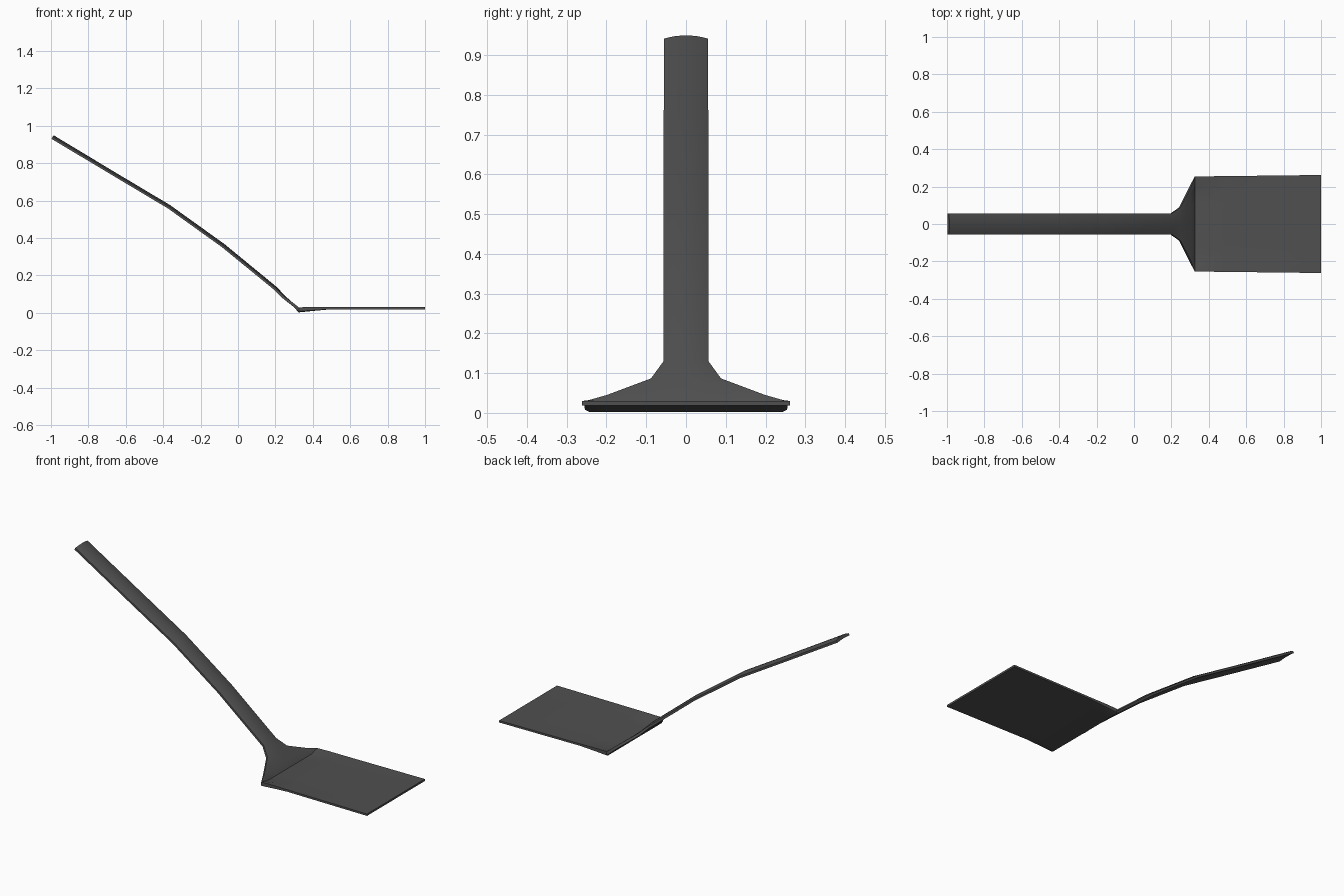
import bpy, bmesh, math
from mathutils import Vector

if "Cube" in bpy.data.objects:
    bpy.data.objects.remove(bpy.data.objects["Cube"])

# Stations along the spatula: x, centre z, half width, thickness, crown, side lip
STATIONS = [
    (-0.993, 0.938, 0.055, 0.015, 0.010, 0.0),
    (-0.68, 0.750, 0.056, 0.014, 0.010, 0.0),
    (-0.37, 0.565, 0.056, 0.014, 0.010, 0.0),
    (-0.08, 0.357, 0.056, 0.014, 0.010, 0.0),
    (0.20, 0.128, 0.056, 0.014, 0.009, 0.0),
    (0.245, 0.083, 0.088, 0.014, 0.005, 0.0),
    (0.30, 0.038, 0.200, 0.013, 0.001, 0.003),
    (0.325, 0.009, 0.254, 0.013, 0.0, 0.014),
    (0.40, 0.016, 0.255, 0.012, 0.0, 0.009),
    (0.49, 0.024, 0.256, 0.011, 0.0, 0.001),
    (1.00, 0.0245, 0.262, 0.011, 0.0, 0.0),
]
ACROSS = [-1, -0.96, -0.8, -0.45, 0, 0.45, 0.8, 0.96, 1]


def section(bm, i):
    x, z, w, t, crown, lip = STATIONS[i]
    a = STATIONS[max(i - 1, 0)]
    b = STATIONS[min(i + 1, len(STATIONS) - 1)]
    d = Vector((b[0] - a[0], 0, b[1] - a[1])).normalized()
    n = Vector((-d.z, 0, d.x))
    if x > 0.31:
        n = Vector((0, 0, 1))
    top, bottom = [], []
    for f in ACROSS:
        base = Vector((x, f * w, z))
        rise = crown * (1 - f * f) - crown * 0.4
        edge = lip if abs(f) > 0.9 else 0
        top.append(bm.verts.new(base + n * (t / 2 + rise + edge)))
        bottom.append(bm.verts.new(base + n * (-t / 2 + rise * 0.3 + edge * 0.4 * (abs(f) == 1))))
    return top + bottom[::-1]


# One continuous strip: handle, flared neck and blade
bm = bmesh.new()
rings = [section(bm, i) for i in range(len(STATIONS))]
for r, s in zip(rings, rings[1:]):
    for k in range(len(r)):
        m = (k + 1) % len(r)
        bm.faces.new((r[k], r[m], s[m], s[k]))

# End caps
count = len(ACROSS)
for r in (rings[0], rings[-1]):
    for k in range(count - 1):
        bm.faces.new((r[k], r[k + 1], r[-2 - k], r[-1 - k]))
bmesh.ops.recalc_face_normals(bm, faces=bm.faces)
mesh = bpy.data.meshes.new("spatula")
bm.to_mesh(mesh)
bm.free()
spatula = bpy.data.objects.new("spatula", mesh)
bpy.context.collection.objects.link(spatula)

# Dark grey finish
mat = bpy.data.materials.new("dark_grey")
mat.diffuse_color = (0.08, 0.08, 0.08, 1)
mat.use_nodes = True
mat.node_tree.nodes["Principled BSDF"].inputs["Base Color"].default_value = mat.diffuse_color
mesh.materials.append(mat)

# Smooth shading with sharp rims
bpy.context.view_layer.objects.active = spatula
spatula.select_set(True)
bpy.ops.object.shade_smooth_by_angle(angle=math.radians(35))
